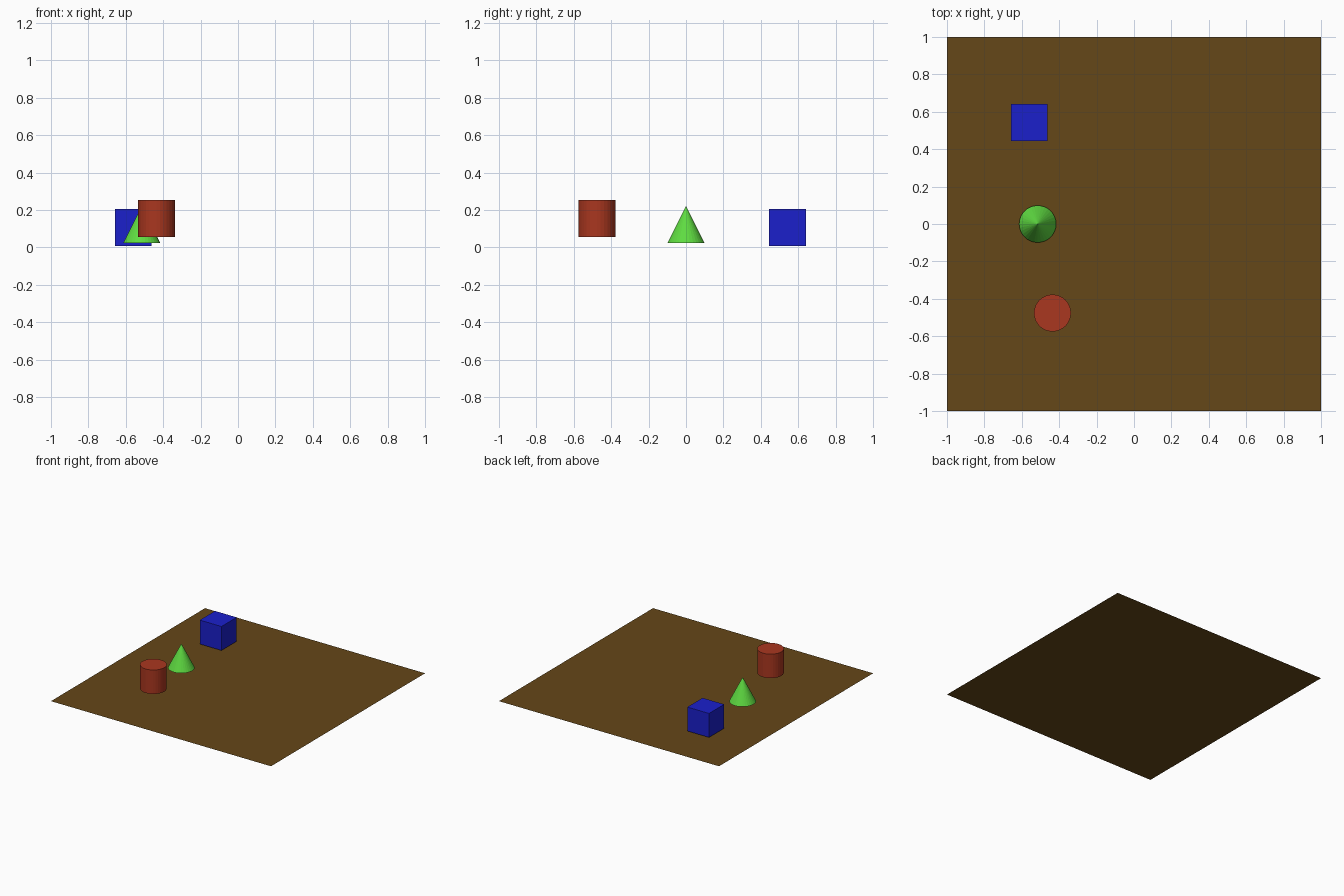
import bpy

if "Cube" in bpy.data.objects:
    bpy.data.objects.remove(bpy.data.objects["Cube"])


def finish(name, color):
    """Name the active object and give it a plain colour."""
    obj = bpy.context.object
    obj.name = name
    mat = bpy.data.materials.new(name + "_colour")
    mat.diffuse_color = (*color, 1)
    mat.use_nodes = True
    mat.node_tree.nodes["Principled BSDF"].inputs["Base Color"].default_value = mat.diffuse_color
    obj.data.materials.append(mat)
    return obj


# Flat square board
bpy.ops.mesh.primitive_plane_add(size=2, location=(0, 0, 0))
finish("board", (0.13, 0.063, 0.009))

# Blue cube, just above the board
bpy.ops.mesh.primitive_cube_add(size=0.197, location=(-0.56, 0.543, 0.107))
finish("cube", (0.011, 0.014, 0.6))

# Green cone
bpy.ops.mesh.primitive_cone_add(vertices=32, radius1=0.099, radius2=0, depth=0.197,
                                location=(-0.515, 0, 0.122))
finish("cone", (0.114, 0.71, 0.053))

# Red cylinder
bpy.ops.mesh.primitive_cylinder_add(vertices=32, radius=0.099, depth=0.197,
                                    location=(-0.436, -0.476, 0.154))
finish("cylinder", (0.4, 0.038, 0.014))
